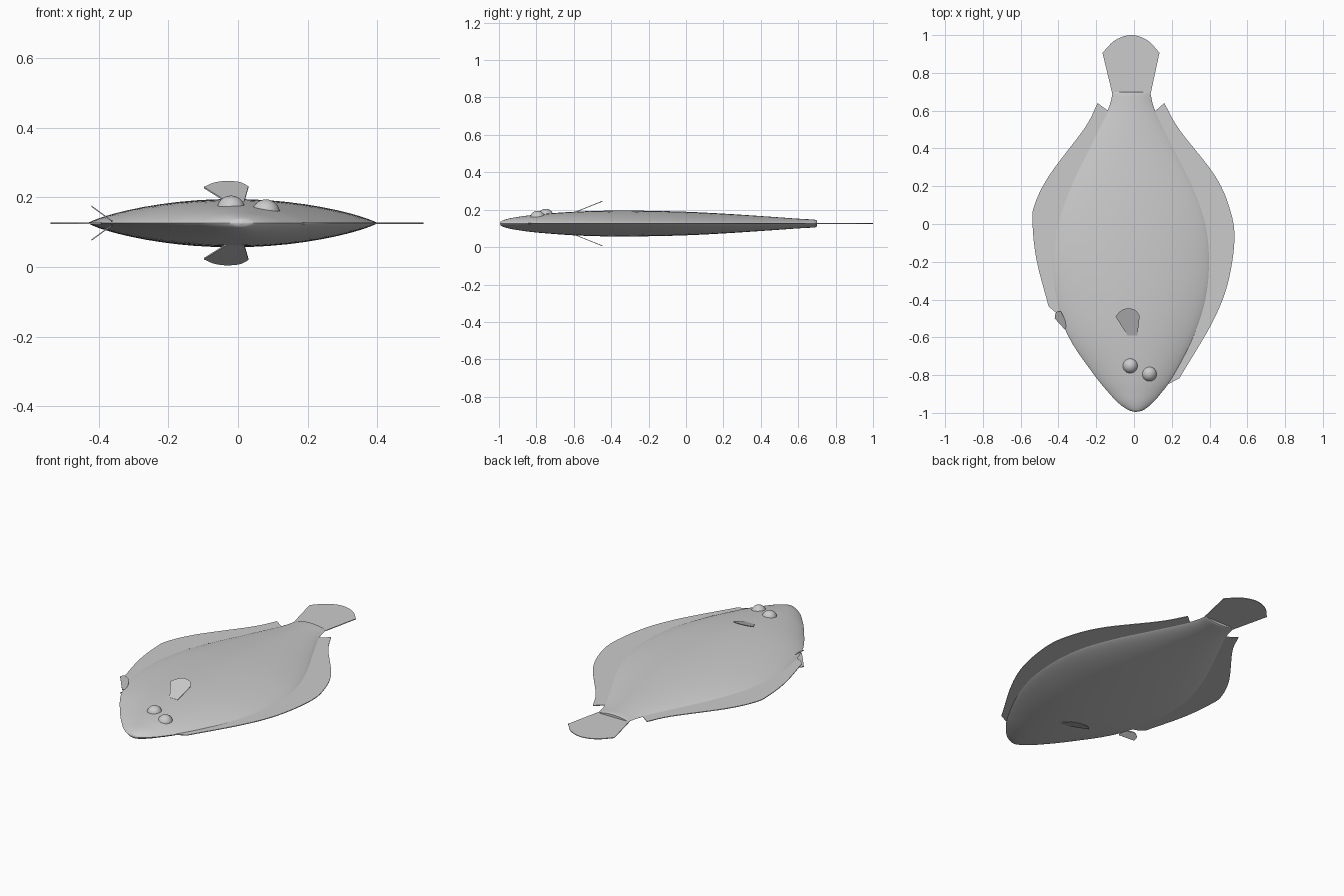
import bpy, bmesh, math
from mathutils import Vector

cube = bpy.data.objects.get("Cube")
if cube:
    bpy.data.objects.remove(cube)

MID = 0.126  # height of the body's middle plane

grey = bpy.data.materials.new("plain grey")
grey.use_nodes = True
grey.diffuse_color = (0.6, 0.6, 0.6, 1)
grey.node_tree.nodes["Principled BSDF"].inputs["Base Color"].default_value = (0.6, 0.6, 0.6, 1)


def spline(points, steps=6):
    """Smooth curve through points of any dimension."""
    pts = [Vector(p) for p in points]
    pts = [2 * pts[0] - pts[1]] + pts + [2 * pts[-1] - pts[-2]]
    out = []
    for a, b, c, d in zip(pts, pts[1:], pts[2:], pts[3:]):
        for i in range(steps):
            t = i / steps
            out.append(0.5 * (2 * b + (c - a) * t + (2 * a - 5 * b + 4 * c - d) * t ** 2
                              + (3 * b - a - 3 * c + d) * t ** 3))
    return out + [pts[-2]]


def finish(name, bm, angle=40):
    bmesh.ops.recalc_face_normals(bm, faces=bm.faces)
    mesh = bpy.data.meshes.new(name)
    bm.to_mesh(mesh)
    bm.free()
    mesh.materials.append(grey)
    obj = bpy.data.objects.new(name, mesh)
    bpy.context.collection.objects.link(obj)
    bpy.ops.object.select_all(action="DESELECT")
    obj.select_set(True)
    bpy.context.view_layer.objects.active = obj
    bpy.ops.object.shade_smooth_by_angle(angle=math.radians(angle))
    return obj


def plate(name, outline, height, thick=0.004):
    """Thin fin from an xy outline; height(x, y) gives its slope."""
    bm = bmesh.new()
    face = bm.faces.new([bm.verts.new((p[0], p[1], 0)) for p in outline])
    ext = bmesh.ops.extrude_face_region(bm, geom=[face])
    top = {v for v in ext["geom"] if isinstance(v, bmesh.types.BMVert)}
    for v in bm.verts:
        v.co.z = height(v.co.x, v.co.y) + (thick / 2 if v in top else -thick / 2)
    bmesh.ops.triangulate(bm, faces=[f for f in bm.faces if len(f.verts) > 4])
    return finish(name, bm)


# Body: lens-shaped rings at (y, left edge, right edge, half thickness)
stations = [(-0.995, 0.008, 0.012, 0.002), (-0.985, -0.03, 0.05, 0.014), (-0.95, -0.08, 0.095, 0.026),
            (-0.9, -0.128, 0.14, 0.035), (-0.8, -0.21, 0.212, 0.048), (-0.6, -0.345, 0.315, 0.063),
            (-0.4, -0.412, 0.38, 0.069), (-0.2, -0.431, 0.4, 0.068), (0, -0.405, 0.38, 0.063),
            (0.2, -0.335, 0.31, 0.053), (0.4, -0.238, 0.21, 0.04), (0.6, -0.14, 0.112, 0.026),
            (0.685, -0.115, 0.089, 0.021), (0.7, -0.11, 0.085, 0.016)]
bm = bmesh.new()
N = 48
rings = []
for y, x0, x1, h in spline(stations, 5):
    ring = []
    for i in range(N):
        a = math.tau * i / N
        z = math.copysign(abs(math.sin(a)) ** 1.65, math.sin(a)) * h
        ring.append(bm.verts.new(((x0 + x1) / 2 + (x1 - x0) / 2 * math.cos(a), y, MID + z)))
    rings.append(ring)
for r, s in zip(rings, rings[1:]):
    for i in range(N):
        j = (i + 1) % N
        bm.faces.new((r[i], r[j], s[j], s[i]))
bm.faces.new(rings[0])
bm.faces.new(rings[-1])
finish("body", bm, 60)

# Long edge fins, closed by a chord hidden inside the body
flat = lambda x, y: MID
right_edge = spline([(-0.193, 0.64), (-0.26, 0.51), (-0.447, 0.26), (-0.527, 0.1), (-0.537, 0),
                     (-0.516, -0.19), (-0.452, -0.437)])
plate("right_edge_fin", right_edge + [(-0.415, -0.468), (-0.3, -0.5), (-0.1, 0.57), (-0.145, 0.605)], flat)
left_edge = spline([(0.16, 0.64), (0.24, 0.5), (0.426, 0.26), (0.505, 0.087), (0.532, -0.08),
                    (0.495, -0.32), (0.41, -0.53), (0.24, -0.817)])
plate("left_edge_fin", left_edge + [(0.188, -0.844), (0.12, -0.82), (0.08, 0.57), (0.12, 0.605)], flat)

# Tail fin
tail_edge = spline([(0.135, 0.907), (0.07, 0.973), (-0.015, 1.0), (-0.1, 0.973), (-0.167, 0.907)])
plate("tail_fin", [(-0.115, 0.69), (0.088, 0.69)] + tail_edge, flat)

# Paired small fins above and below the body
pectoral = [(-0.034, -0.59), (0.018, -0.59)] + spline(
    [(0.03, -0.485), (0.005, -0.455), (-0.035, -0.447), (-0.07, -0.46), (-0.098, -0.49)])
pelvic = [(-0.365, -0.56), (-0.355, -0.53)] + spline(
    [(-0.385, -0.465), (-0.402, -0.462), (-0.415, -0.472), (-0.42, -0.5)])
for side, s in (("upper", 1), ("lower", -1)):
    plate(side + "_pectoral_fin", pectoral, lambda x, y: MID + s * (0.064 + (y + 0.585) * 0.4))
    plate(side + "_pelvic_fin", pelvic, lambda x, y: MID + s * (0.008 - (x + 0.365) * 0.73))

# Eyes, both on the upper side
for name, x, y, z in (("right_eye", -0.02, -0.75, 0.164), ("left_eye", 0.08, -0.793, 0.153)):
    bpy.ops.mesh.primitive_uv_sphere_add(segments=32, ring_count=16, radius=0.041, location=(x, y, z))
    eye = bpy.context.object
    eye.name = name
    eye.data.materials.append(grey)
    bpy.ops.object.shade_smooth_by_angle()
